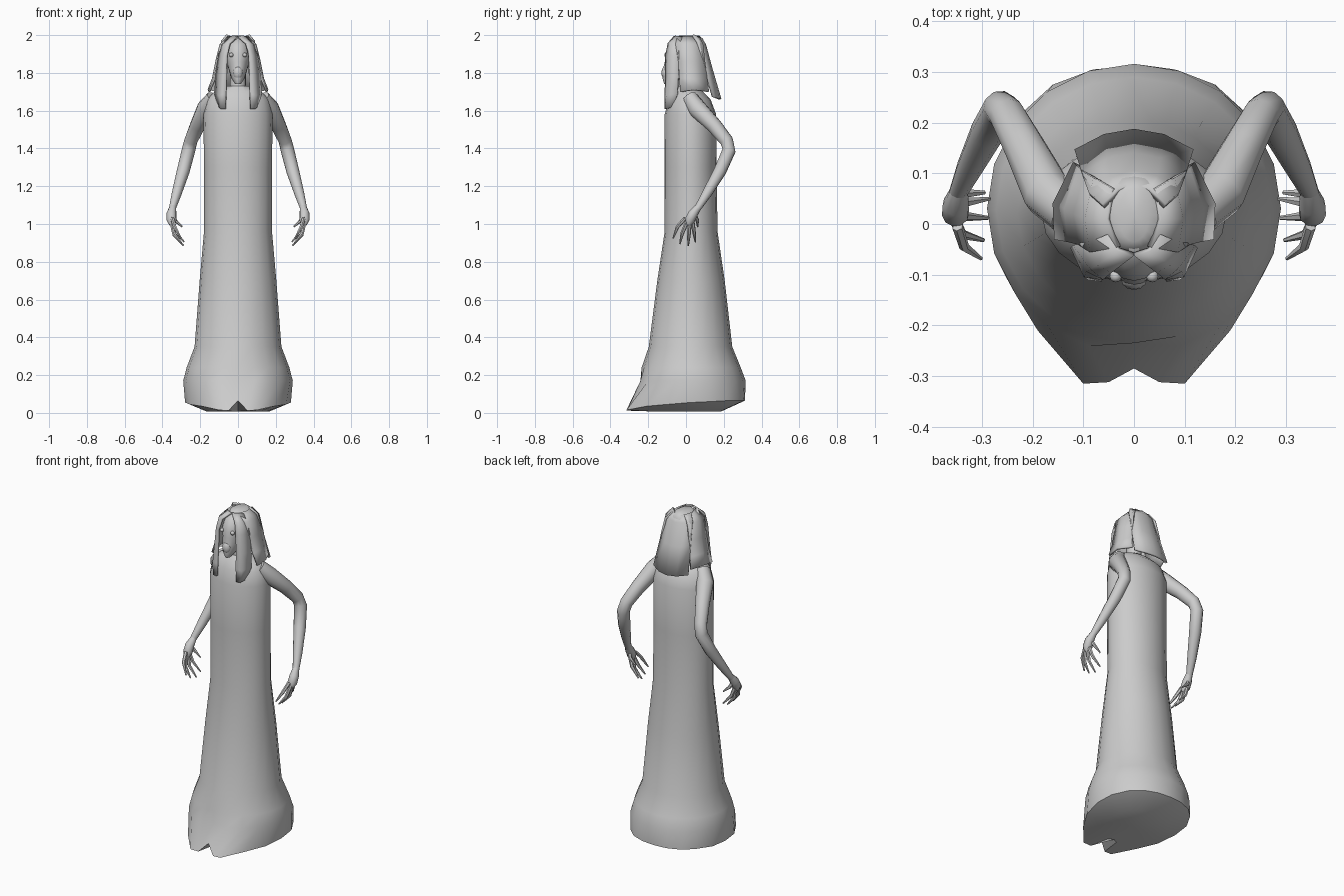
import bpy, bmesh, math
from mathutils import Vector

cube = bpy.data.objects.get("Cube")
if cube:
    bpy.data.objects.remove(cube, do_unlink=True)

grey = bpy.data.materials.new("plain_grey")
grey.use_nodes = True
grey.diffuse_color = (0.6, 0.6, 0.6, 1)
grey.node_tree.nodes["Principled BSDF"].inputs["Base Color"].default_value = grey.diffuse_color


def finish(name, bm, angle=40):
    """Turn a bmesh into a smooth-shaded object."""
    bmesh.ops.recalc_face_normals(bm, faces=bm.faces)
    mesh = bpy.data.meshes.new(name)
    bm.to_mesh(mesh)
    bm.free()
    mesh.materials.append(grey)
    obj = bpy.data.objects.new(name, mesh)
    bpy.context.collection.objects.link(obj)
    bpy.ops.object.select_all(action="DESELECT")
    obj.select_set(True)
    bpy.context.view_layer.objects.active = obj
    bpy.ops.object.shade_smooth_by_angle(angle=math.radians(angle))
    return obj


def loft(bm, rings):
    """Skin closed rings of equal size and close both ends with fans."""
    rows = [[bm.verts.new(p) for p in ring] for ring in rings]
    n = len(rows[0])
    for a, b in zip(rows, rows[1:]):
        for i in range(n):
            bm.faces.new((a[i], a[(i + 1) % n], b[(i + 1) % n], b[i]))
    for row in (rows[0], rows[-1]):
        centre = bm.verts.new(sum((v.co for v in row), Vector()) / n)
        for i in range(n):
            bm.faces.new((row[i], row[(i + 1) % n], centre))


def oval(z, half_width, front, back, n=20):
    mid, r = (front + back) / 2, (back - front) / 2
    turns = [math.tau * i / n for i in range(n)]
    return [Vector((half_width * math.sin(t), mid - r * math.cos(t), z)) for t in turns]


def tube(bm, path, n=10):
    """Tapered limb along (point, radius) pairs."""
    points = [Vector(p) for p, r in path]
    rings = []
    for i, (p, r) in enumerate(path):
        along = (points[min(i + 1, len(path) - 1)] - points[max(i - 1, 0)]).normalized()
        u = along.cross(Vector((1, 0.2, 0))).normalized()
        v = along.cross(u)
        rings.append([points[i] + r * (u * math.cos(math.tau * k / n) + v * math.sin(math.tau * k / n))
                      for k in range(n)])
    loft(bm, rings)


def sheet(name, rows, thickness=0.012):
    """Lock of hair from rows of points, thickened inward."""
    bm = bmesh.new()
    grid = [[bm.verts.new(p) for p in row] for row in rows]
    for a, b in zip(grid, grid[1:]):
        for i in range(len(a) - 1):
            bm.faces.new((a[i], a[i + 1], b[i + 1], b[i]))
    obj = finish(name, bm, 50)
    solid = obj.modifiers.new("thickness", "SOLIDIFY")
    solid.thickness = thickness
    solid.offset = 0
    return obj


def mirrored(rows):
    return [[(-x, y, z) for x, y, z in row] for row in rows]


# Gown: hem with two rounded front lobes, rising to the shoulders
hem_half = [(0, -.285, .065), (.05, -.312, .012), (.10, -.315, .015), (.19, -.21, .035),
            (.255, -.10, .045), (.28, .02, .055), (.27, .13, .06), (.22, .22, .065),
            (.16, .275, .065), (.08, .305, .065), (0, .312, .065)]
hem = [Vector(p) for p in hem_half]
hem += [Vector((-p.x, p.y, p.z)) for p in hem[-2:0:-1]]
under = [Vector((p.x * .6, p.y * .6, .008)) for p in hem]
low = oval(.17, .29, -.255, .316)
low[0].y += .02
bm = bmesh.new()
loft(bm, [under, hem, low, oval(.24, .272, -.235, .29), oval(.35, .23, -.197, .245),
          oval(.7, .203, -.152, .205), oval(.96, .18, -.113, .167),
          oval(1.3, .18, -.115, .162), oval(1.58, .183, -.113, .16),
          oval(1.66, .165, -.09, .13), oval(1.70, .125, -.07, .09),
          oval(1.73, .06, -.045, .05)])
finish("gown", bm)

# Neck
bm = bmesh.new()
tube(bm, [((0, 0, 1.68), .05), ((0, 0, 1.74), .042), ((0, 0, 1.82), .042)], 12)
finish("neck", bm)

# Head with a narrow chin
bm = bmesh.new()
loft(bm, [oval(*r) for r in [(1.74, .014, -.115, -.07), (1.77, .034, -.124, -.02),
                             (1.82, .05, -.122, .05), (1.86, .062, -.112, .07),
                             (1.90, .07, -.112, .08), (1.95, .06, -.09, .08),
                             (1.985, .03, -.05, .04)]])
finish("head", bm, 60)

# Muzzle and eyes
def ball(name, centre, size):
    bm = bmesh.new()
    bmesh.ops.create_uvsphere(bm, u_segments=12, v_segments=8, radius=1)
    bmesh.ops.scale(bm, vec=size, verts=bm.verts)
    bmesh.ops.translate(bm, vec=centre, verts=bm.verts)
    finish(name, bm, 60)


ball("muzzle", (0, -.108, 1.80), (.026, .022, .036))
for side, x in (("left", .036), ("right", -.036)):
    ball(side + "_eye", (x, -.103, 1.895), (.012, .012, .012))

# Hair: crown, back flap, side locks and long front locks
bm = bmesh.new()
loft(bm, [oval(*r) for r in [(1.84, .108, -.03, .105), (1.90, .1, -.045, .105), (1.95, .088, -.06, .1),
                             (1.98, .062, -.055, .09), (1.998, .03, -.035, .07)]])
finish("hair_crown", bm, 60)

flap = []
for z, w, y in [(1.985, .06, .075), (1.95, .088, .1), (1.82, .1, .135), (1.66, .115, .182)]:
    flap.append([(w * s, y - .04 * s * s, z + .015 * s * s) for s in (-1, -.5, 0, .5, 1)])
sheet("hair_back_flap", flap)

side_lock = [[(.03, -.045, 1.99), (.05, .01, 1.99), (.04, .07, 1.99)],
             [(.082, -.055, 1.95), (.092, .01, 1.95), (.075, .09, 1.95)],
             [(.104, -.04, 1.86), (.114, .02, 1.86), (.092, .10, 1.86)],
             [(.125, -.035, 1.77), (.132, .03, 1.77), (.104, .11, 1.77)],
             [(.152, -.03, 1.70), (.155, .04, 1.71), (.115, .12, 1.70)]]
front_lock = [[(0, -.06, 1.992), (.03, -.05, 1.992), (.05, -.02, 1.985)],
              [(.042, -.092, 1.955), (.068, -.078, 1.955), (.085, -.035, 1.945)],
              [(.058, -.105, 1.89), (.082, -.085, 1.89), (.1, -.035, 1.89)],
              [(.06, -.105, 1.78), (.09, -.09, 1.78), (.115, -.04, 1.78)],
              [(.062, -.108, 1.69), (.095, -.1, 1.68), (.12, -.045, 1.69)],
              [(.066, -.108, 1.61), (.088, -.105, 1.61), (.1, -.065, 1.62)]]
for side, flip in (("left", False), ("right", True)):
    for part, rows in (("side_lock", side_lock), ("front_lock", front_lock)):
        sheet(f"hair_{side}_{part}", mirrored(rows) if flip else rows)

# Arms: bent back at the elbow, with hands curled inward
fingers = [[(.348, -.005, 1.03), (.335, -.045, .985), (.302, -.068, .925)],
           [(.352, .005, 1.01), (.34, -.02, .95), (.297, -.032, .895)],
           [(.352, .02, 1.01), (.337, .015, .94), (.288, .012, .885)],
           [(.352, .035, 1.01), (.335, .042, .96), (.285, .05, .905)],
           [(.35, .045, 1.05), (.335, .06, 1.02), (.295, .062, .985)]]
for side, s in (("left", 1), ("right", -1)):
    bm = bmesh.new()
    tube(bm, [((.125, .02, 1.665), .045), ((.17, .06, 1.61), .05), ((.215, .15, 1.52), .041),
              ((.25, .215, 1.44), .036), ((.262, .228, 1.39), .036), ((.29, .18, 1.28), .034),
              ((.325, .11, 1.16), .026), ((.348, .06, 1.08), .018)])
    tube(bm, [((.345, .065, 1.09), .018), ((.352, .038, 1.055), .026),
              ((.352, .02, 1.02), .027), ((.35, .012, .995), .014)])
    for a, b, c in fingers:
        tube(bm, [(a, .011), (b, .010), (c, .004)], 6)
    for v in bm.verts:
        v.co.x *= s
    finish(side + "_arm_and_hand", bm, 50)
